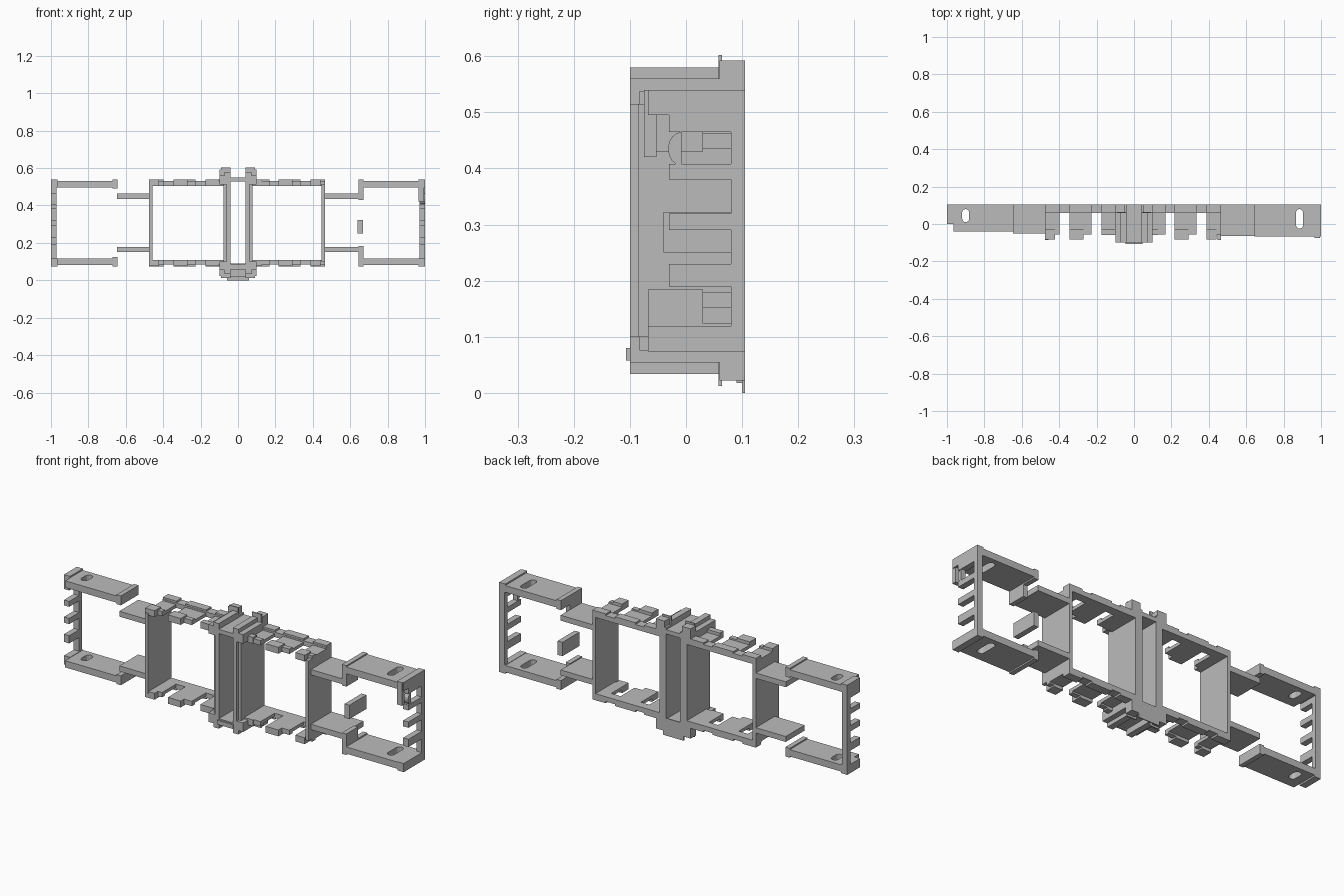
import bpy, bmesh, math

cube = bpy.data.objects.get("Cube")
if cube:
    bpy.data.objects.remove(cube, do_unlink=True)

grey = bpy.data.materials.new("plain_grey")
grey.use_nodes = True
colour = (0.5, 0.5, 0.5, 1)
grey.diffuse_color = colour
grey.node_tree.nodes["Principled BSDF"].inputs["Base Color"].default_value = colour


def make(name, bm):
    bmesh.ops.recalc_face_normals(bm, faces=bm.faces)
    mesh = bpy.data.meshes.new(name)
    bm.to_mesh(mesh)
    bm.free()
    mesh.materials.append(grey)
    ob = bpy.data.objects.new(name, mesh)
    bpy.context.collection.objects.link(ob)
    return ob


def box(name, xs, ys, zs):
    bm = bmesh.new()
    bmesh.ops.create_cube(bm, size=1)
    for v in bm.verts:
        for i, (a, b) in enumerate((xs, ys, zs)):
            v.co[i] = (a + b) / 2 + v.co[i] * (b - a)
    return make(name, bm)


Z_MID = 0.307


def box_pair(name, xs, ys, zs):
    """Upper box and its twin reflected below the middle height."""
    low = (2 * Z_MID - zs[1], 2 * Z_MID - zs[0])
    return box("upper_" + name, xs, ys, zs), box("lower_" + name, xs, ys, low)


def prism(name, points, axis, lo, hi):
    """Extrude a 2D outline along x or z."""
    bm = bmesh.new()
    place = (lambda p, h: (h, *p)) if axis == "x" else (lambda p, h: (*p, h))
    face = bm.faces.new([bm.verts.new(place(p, lo)) for p in points])
    up = bmesh.ops.extrude_face_region(bm, geom=[face])["geom"]
    for v in up:
        if isinstance(v, bmesh.types.BMVert):
            v.co["xyz".index(axis)] = hi
    return make(name, bm)


def stadium(cx, y0, y1, r):
    pts = []
    for cy, start in ((y1 - r, 0), (y0 + r, math.pi)):
        for k in range(7):
            a = start + k * math.pi / 6
            pts.append((cx + r * math.cos(a), cy + r * math.sin(a)))
    return pts


def cut(ob, cutter):
    cutter.hide_render = True
    cutter.hide_set(True)
    mod = ob.modifiers.new("slot", "BOOLEAN")
    mod.operation = "DIFFERENCE"
    mod.solver = "EXACT"
    mod.object = cutter


BACK = 0.105

# end covers with a latch slot in each plate
for side, front, slot_x, slot_y in ((-1, -0.04, -0.9, 0.01), (1, -0.068, 0.885, -0.025)):
    def span(a, b):
        return (a, b) if side > 0 else (-b, -a)
    name = "right_end" if side < 0 else "left_end"
    plates = box_pair(name + "_cover", span(0.645, 0.965), (front, BACK), (0.497, 0.532))
    slot = prism(name + "_slot_cutter", stadium(slot_x, slot_y, 0.08, 0.019), "z", -0.1, 0.8)
    for p in plates:
        cut(p, slot)
    box_pair(name + "_corner", span(0.965, 1), (0.0 if side < 0 else front, BACK), (0.495, 0.54))
    box_pair(name + "_cover_lip", span(0.645, 0.67), (front, BACK), (0.49, 0.539))
    box(name + "_post", span(0.97, 1), (0.08, BACK), (0.1, 0.51))
    # comb teeth between the vent slots
    for z0, z1 in ((0.465, 0.496), (0.38, 0.408), (0.29, 0.32), (0.19, 0.23)):
        box(name + "_tooth", span(0.97, 1), (0.0 if side < 0 else -0.03, 0.08), (z0, z1))
    # struts joining the cover to the frame
    box_pair(name + "_strut", span(0.465, 0.647), (-0.05 if side < 0 else -0.065, BACK), (0.435, 0.463))

# extra fittings on one end
box_pair("cover_hook", (0.645, 0.67), (-0.068, 0.03), (0.43, 0.5))
box("middle_block", (0.64, 0.668), (-0.04, 0.1), (0.25, 0.322))
box("front_catch", (0.965, 0.995), (-0.075, -0.053), (0.42, 0.54))
arc = [(-0.008 + 0.024 * math.cos(a), 0.435 + 0.03 * math.sin(a))
       for a in (math.pi / 2 + k * math.pi / 8 for k in range(9))]
prism("round_catch", arc, "x", 0.975, 1)

# two frames: side walls, back rails and tabbed top and bottom slabs
frames = {
    "right_frame": ((-0.475, -0.398, -0.083), (-0.345, -0.227, -0.083), (-0.174, -0.06, -0.06)),
    "left_frame": ((0.06, 0.168, -0.06), (0.217, 0.334, -0.083), (0.388, 0.465, -0.083)),
}
for name, tabs in frames.items():
    x0, x1 = tabs[0][0], tabs[2][1]
    box(name + "_wall_a", (x0, x0 + 0.018), (-0.085, BACK), (0.1, 0.515))
    box(name + "_wall_b", (x1 - 0.018, x1), (-0.085, BACK), (0.1, 0.515))
    box_pair(name + "_back_rail", (x0, x1), (0.06, BACK), (0.505, 0.53))
    for a, b, front in tabs:
        mid = (a + b) / 2
        box_pair(name + "_tab", (a, b), (-0.035, 0.06), (0.505, 0.522))
        box_pair(name + "_tab_tip", (a, mid + 0.015), (front, -0.03), (0.505, 0.538))
        box_pair(name + "_tab_step", (mid, b), (-0.055, -0.03), (0.505, 0.53))
        box_pair(name + "_rail_ridge", (a, b), (0.062, BACK), (0.528, 0.539))

# centre hinge: twin walls, crossbars, flanges
for s in (-1, 1):
    def sx(a, b):
        return (a, b) if s > 0 else (-b, -a)
    box("centre_wall", sx(0.04, 0.062), (-0.1, BACK), (0.06, 0.56))
    box_pair("centre_rail", sx(0.04, 0.072), (-0.1, 0.06), (0.535, 0.58))
    box_pair("centre_shoulder", sx(0.06, 0.1), (-0.1, 0.06), (0.513, 0.56))
    box_pair("centre_flange", sx(0.05, 0.1), (0.06, BACK), (0.53, 0.592))
    box_pair("flange_lip", sx(0.04, 0.092), (0.058, 0.064), (0.535, 0.602))
box_pair("centre_bar", (-0.045, 0.045), (-0.1, BACK), (0.528, 0.55))
box("lower_front_key", (-0.045, 0.045), (-0.107, -0.095), (0.058, 0.08))
box("lower_back_tongue", (-0.06, 0.06), (0.1, BACK), (0.0, 0.09))
box("tongue_step", (-0.05, 0.05), (0.09, 0.102), (0.018, 0.08))
